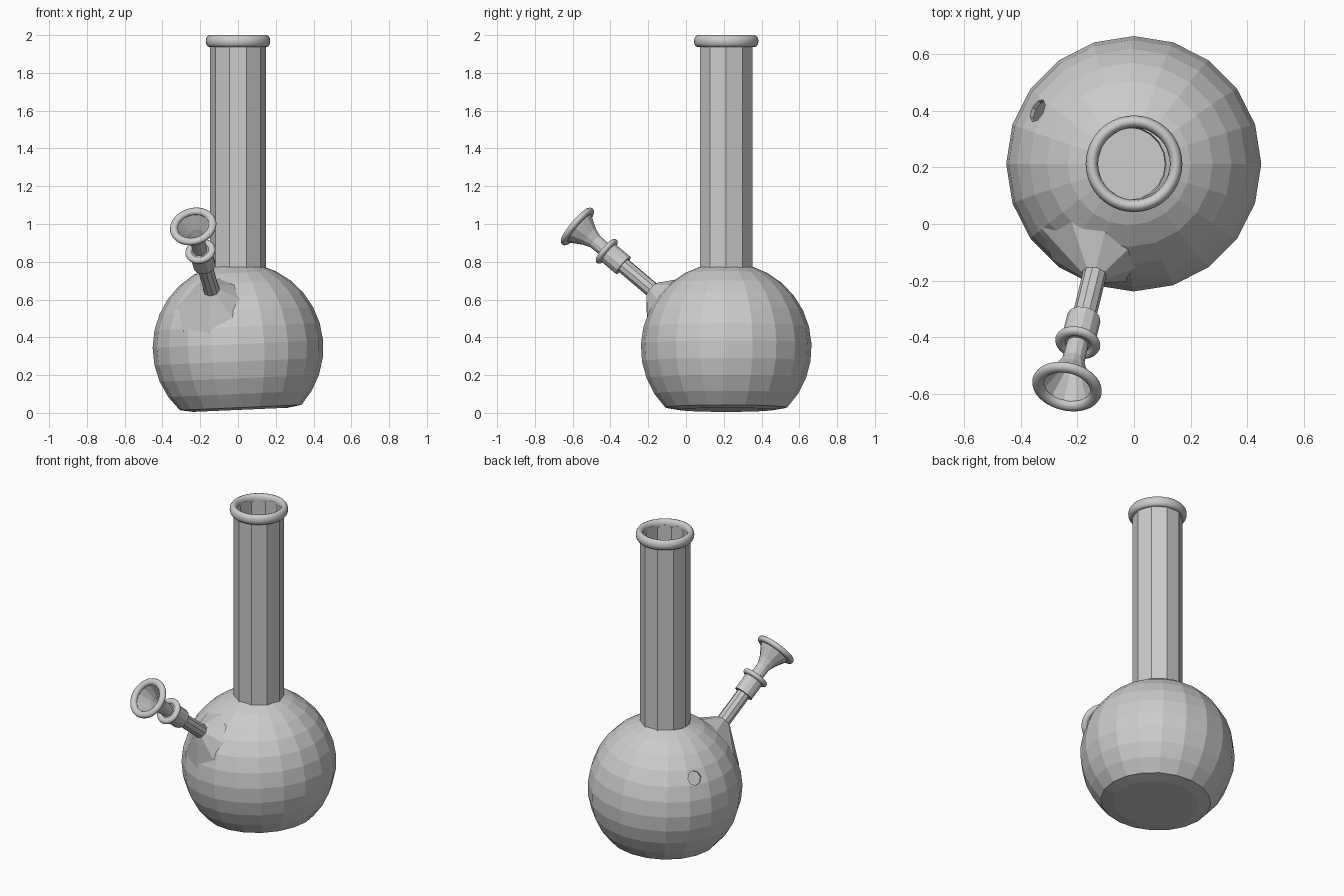
import bpy, bmesh
from math import sin, cos, pi, radians, sqrt
from mathutils import Vector, Matrix

if "Cube" in bpy.data.objects:
    bpy.data.objects.remove(bpy.data.objects["Cube"])

CX, CY, CZ, R = 0.0, 0.213, 0.345, 0.452   # globe centre and radius


def lathe(name, profile, sides, matrix, closed=True, smooth=False):
    """Spin (radius, height) points round local z; radius 0 becomes a pole."""
    bm = bmesh.new()
    rings = []
    for r, z in profile:
        if r < 1e-6:
            rings.append([bm.verts.new((0, 0, z))] * sides)
        else:
            rings.append([bm.verts.new((r * cos(2 * pi * i / sides),
                                        r * sin(2 * pi * i / sides), z))
                          for i in range(sides)])
    pairs = list(zip(rings, rings[1:]))
    if closed:
        pairs.append((rings[-1], rings[0]))
    for a, b in pairs:
        for i in range(sides):
            j = (i + 1) % sides
            quad = list(dict.fromkeys((a[i], a[j], b[j], b[i])))
            if len(quad) > 2:
                bm.faces.new(quad)
    bmesh.ops.recalc_face_normals(bm, faces=bm.faces)
    for f in bm.faces:
        f.smooth = smooth
    bm.transform(matrix)
    mesh = bpy.data.meshes.new(name)
    bm.to_mesh(mesh)
    bm.free()
    ob = bpy.data.objects.new(name, mesh)
    bpy.context.collection.objects.link(ob)
    return ob


def ring(name, major, a, b, z, matrix):
    """Rounded ring with an elliptical section."""
    pts = [(major + a * cos(2 * pi * k / 12), z + b * sin(2 * pi * k / 12))
           for k in range(12)]
    return lathe(name, pts, 40, matrix, smooth=True)


# round chamber: faceted globe shell, flat slightly tilted base, open under the neck
a0, a1, steps = radians(-44.5), radians(73), 10
globe = [(R * cos(a0 + (a1 - a0) * k / steps), R * sin(a0 + (a1 - a0) * k / steps))
         for k in range(steps + 1)]
outer = [(0, -0.329), (0.25, -0.329)] + globe
inner = [(r * 0.965, z * 0.965) for r, z in reversed(outer)]
body = lathe("chamber", outer + inner, 20,
             Matrix.Translation((CX, CY, CZ)) @ Matrix.Rotation(radians(-2.5), 4, 'Y'),
             closed=False)

# small air hole in the back left of the chamber
out = Vector((-0.345, 0.19, 0.22)).normalized()
hole = lathe("hole_cutter", [(0, -0.1), (0.043, -0.1), (0.043, 0.1), (0, 0.1)], 8,
             Matrix.Translation(Vector((CX, CY, CZ)) + out * R)
             @ out.to_track_quat('Z', 'Y').to_matrix().to_4x4(), closed=False)
hole.hide_render = True
mod = body.modifiers.new("air_hole", 'BOOLEAN')
mod.operation, mod.solver, mod.object = 'DIFFERENCE', 'EXACT', hole
bpy.context.view_layer.objects.active = body
bpy.ops.object.modifier_apply(modifier=mod.name)
bpy.data.objects.remove(hole)

# tall neck tube and its rounded lip
up = Matrix.Translation((CX, CY, 0))
lathe("neck", [(0.147, 0.73), (0.147, 1.97), (0.132, 1.97), (0.132, 0.73)], 10, up)
ring("neck_lip", 0.149, 0.022, 0.032, 1.968, up)

# slanted stem assembly: local z runs from the bowl mouth down into the chamber
mouth = Vector((-0.237, -0.575, 0.987))
d = Vector((0.097, 0.395, -0.335)).normalized()
slant = Matrix.Translation(mouth) @ d.to_track_quat('Z', 'Y').to_matrix().to_4x4()

lathe("bowl", [(0.105, 0), (0.085, 0.035), (0.055, 0.085), (0.04, 0.125), (0.038, 0.215),
               (0.026, 0.215), (0.028, 0.125), (0.045, 0.08), (0.09, 0)], 12, slant)
ring("bowl_lip", 0.104, 0.021, 0.018, 0.0, slant)
lathe("collar", [(0.03, 0.2), (0.06, 0.2), (0.06, 0.325), (0.03, 0.325)], 12, slant)
ring("collar_ring", 0.062, 0.019, 0.016, 0.207, slant)
lathe("stem", [(0.042, 0.3), (0.042, 0.64), (0.03, 0.64), (0.03, 0.3)], 10, slant)

# faceted flare where the chamber wall is drawn out to the stem
lathe("stem_flare", [(0.046, 0.525), (0.225, 0.68), (0.21, 0.69), (0.036, 0.54)], 8, slant)
